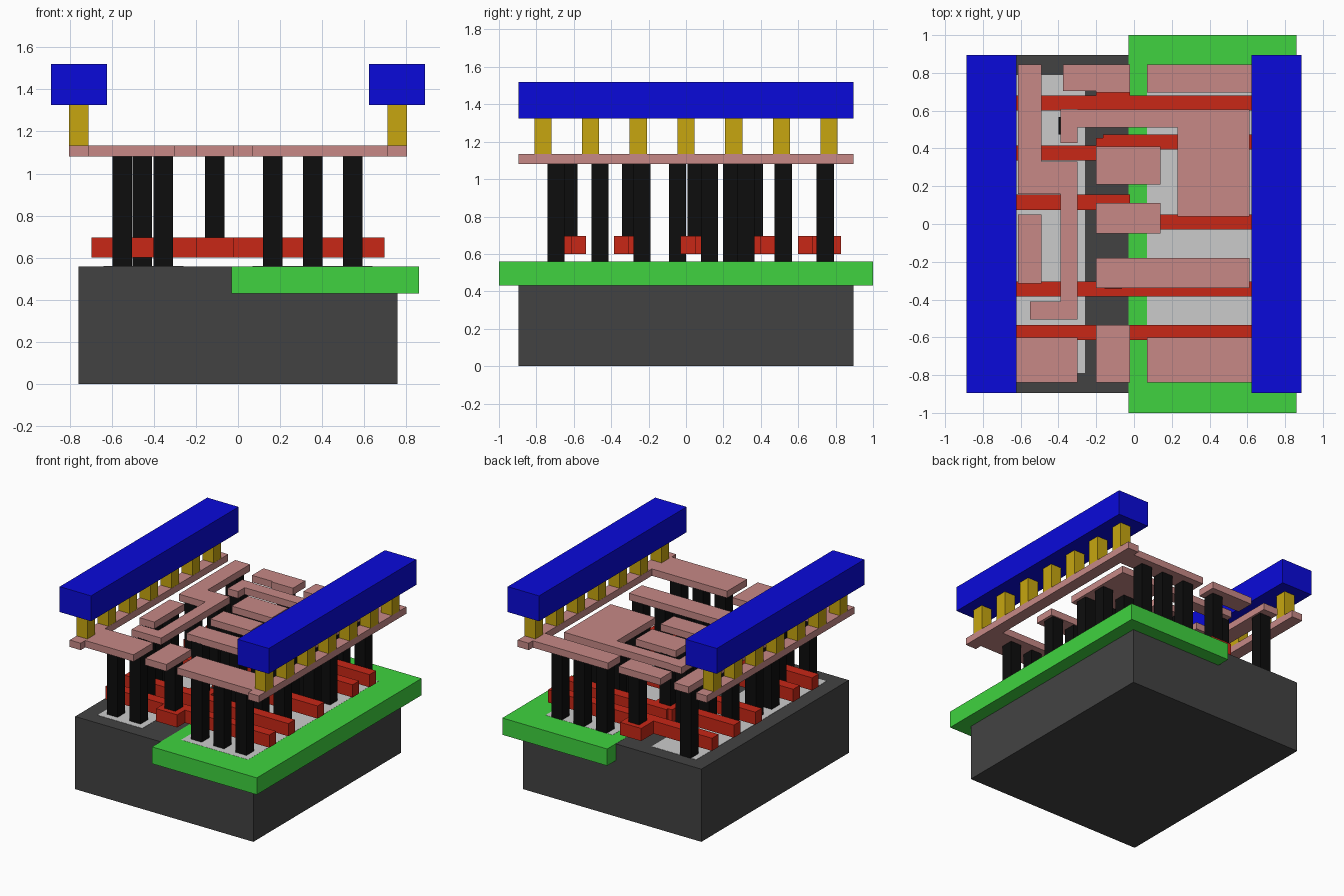
import bpy, bmesh


def material(name, rgb):
    m = bpy.data.materials.new(name)
    m.diffuse_color = (*rgb, 1)
    return m


DARK = material("dark_grey", (0.055, 0.055, 0.055))
GREEN = material("green", (0.05, 0.65, 0.05))
RED = material("red", (0.58, 0.02, 0.008))
BLACK = material("black", (0.004, 0.004, 0.004))
PINK = material("pink", (0.57, 0.25, 0.24))
GOLD = material("gold", (0.57, 0.38, 0.005))
BLUE = material("blue", (0.003, 0.003, 0.7))


def boxes(name, rects, z0, z1, mat=None):
    """One object of boxes; each rect is (x0, x1, y0, y1)."""
    bm = bmesh.new()
    for x0, x1, y0, y1 in rects:
        r = bmesh.ops.create_cube(bm, size=1)
        for v in r["verts"]:
            v.co = ((x0 + x1) / 2 + v.co.x * (x1 - x0),
                    (y0 + y1) / 2 + v.co.y * (y1 - y0),
                    (z0 + z1) / 2 + v.co.z * (z1 - z0))
    me = bpy.data.meshes.new(name)
    bm.to_mesh(me)
    bm.free()
    ob = bpy.data.objects.new(name, me)
    bpy.context.collection.objects.link(ob)
    if mat:
        me.materials.append(mat)
    return ob


def posts(name, centres, z0, z1, mat, w=0.092):
    h = w / 2
    boxes(name, [(x - h, x + h, y - h, y + h) for x, y in centres], z0, z1, mat)


# Substrate, well and active areas (top faces almost flush)
boxes("substrate", [(-0.757, 0.757, -0.895, 0.895)], 0, 0.558, DARK)
boxes("well", [(-0.03, 0.86, -1, 1)], 0.43, 0.559, GREEN)
boxes("active_area_left", [(-0.64, -0.26, -0.79, 0.79)], 0.54, 0.56)
boxes("active_area_right", [(0.07, 0.64, -0.79, 0.79)], 0.54, 0.56)

# Gate bars: straight or jogged, each with a square landing pad
L, R, P0, P1 = -0.697, 0.697, -0.2, -0.02
gates = {
    "gate_1": [(L, R, 0.6, 0.68), (P0, P1, 0.66, 0.83)],
    "gate_2": [(L, P1, 0.335, 0.415), (P0, P1, 0.28, 0.455), (-0.165, R, 0.395, 0.475)],
    "gate_3": [(L, P1, 0.075, 0.155), (P0, P1, -0.03, 0.155), (P1, R, -0.03, 0.05)],
    "gate_4": [(L, R, -0.385, -0.305), (P0, P1, -0.38, -0.21)],
    "gate_5": [(L, R, -0.615, -0.535), (P0, P1, -0.71, -0.54)],
}
for name, rects in gates.items():
    boxes(name, rects, 0.6, 0.697, RED)

# Contacts down to the gates and to the active areas
posts("gate_contacts", [(-0.11, y) for y in (0.745, 0.365, 0.055, -0.295, -0.625)],
      0.69, 1.085, BLACK)
posts("contacts_right", [(x, y) for y in (0.745, -0.235, -0.695) for x in (0.165, 0.355, 0.545)]
      + [(x, y) for y in (0.32, 0.125) for x in (0.355, 0.545)], 0.55, 1.085, BLACK)
posts("contacts_left", [(-0.55, 0.745), (-0.355, 0.52), (-0.55, 0.245), (-0.355, 0.245),
                        (-0.55, -0.045), (-0.55, -0.235), (-0.455, -0.46),
                        (-0.55, -0.695), (-0.355, -0.695)], 0.55, 1.085, BLACK)

# Lower wiring layer
wires = {
    "rail_wire_left": [(-0.803, -0.71, -0.895, 0.895), (-0.71, -0.3, -0.84, -0.6)],
    "rail_wire_right": [(0.71, 0.803, -0.895, 0.895), (0.07, 0.71, 0.695, 0.845),
                        (0.07, 0.71, -0.84, -0.6)],
    "wire_left": [(-0.615, -0.49, 0.33, 0.845), (-0.615, -0.3, 0.16, 0.33),
                  (-0.39, -0.3, -0.41, 0.16), (-0.55, -0.3, -0.505, -0.41)],
    "wire_left_short": [(-0.615, -0.49, -0.315, 0.05)],
    "wire_hook": [(-0.39, -0.3, 0.43, 0.61), (-0.3, 0.23, 0.51, 0.605),
                  (0.23, 0.612, 0.04, 0.605)],
    "wire_gate_1": [(-0.375, -0.2, 0.705, 0.845), (-0.2, -0.02, 0.695, 0.845)],
    "wire_gate_2": [(-0.2, 0.14, 0.21, 0.41)],
    "wire_gate_3": [(-0.2, 0.14, -0.05, 0.11)],
    "wire_gate_4": [(-0.2, 0.612, -0.34, -0.18)],
    "wire_gate_5": [(-0.2, -0.02, -0.84, -0.535)],
}
for name, rects in wires.items():
    boxes(name, rects, 1.08, 1.133, PINK)

# Vias and power rails on both sides
for s, side in ((-1, "left"), (1, "right")):
    posts("vias_" + side, [(s * 0.757, i * 0.255) for i in range(-3, 4)], 1.13, 1.33, GOLD)
    xs = sorted((s * 0.622, s * 0.888))
    boxes("power_rail_" + side, [(*xs, -0.895, 0.895)], 1.325, 1.52, BLUE)
